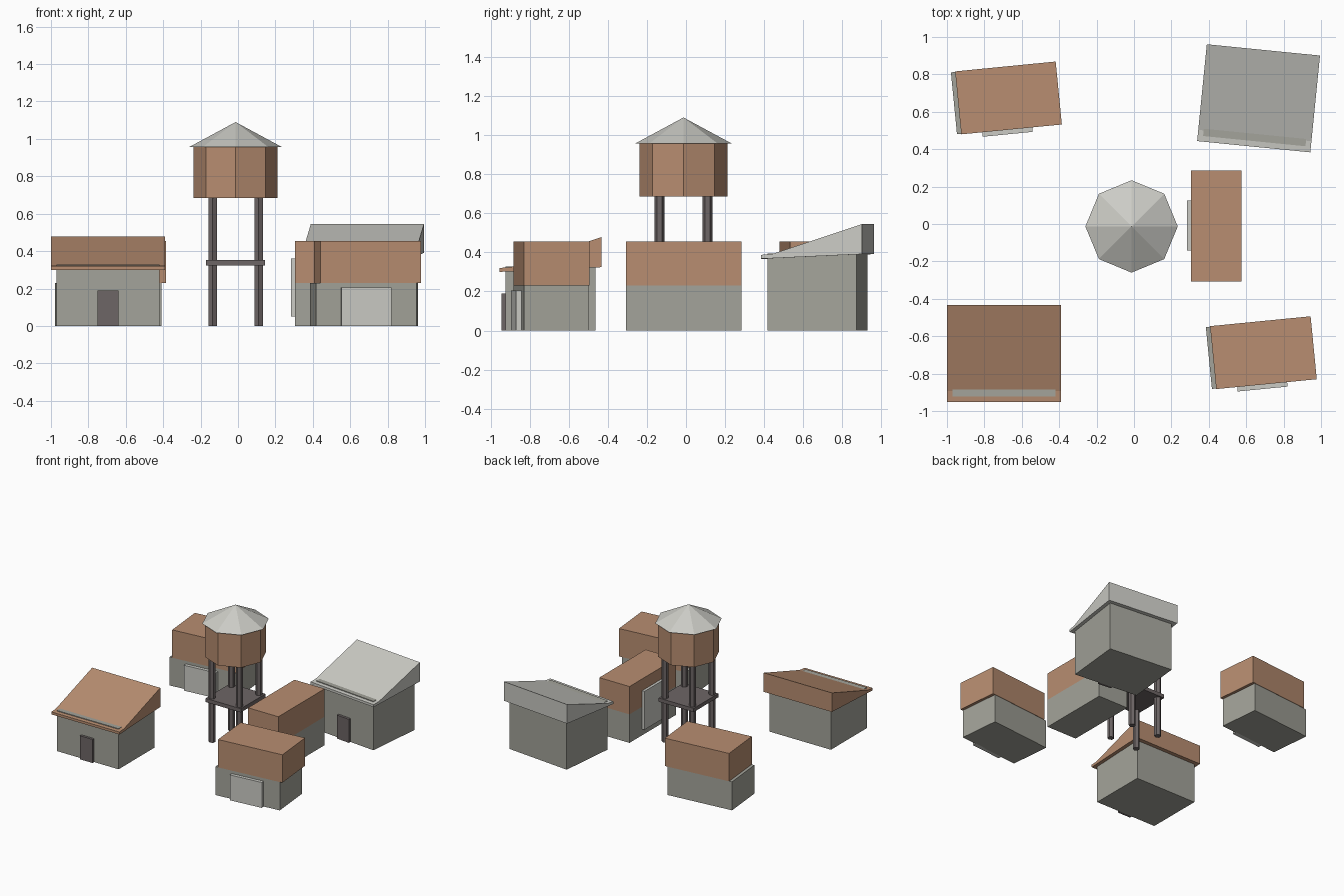
import bpy
import bmesh
import math
from mathutils import Matrix, Vector

if "Cube" in bpy.data.objects:
    bpy.data.objects.remove(bpy.data.objects["Cube"])


def material(name, rgb):
    m = bpy.data.materials.new(name)
    m.use_nodes = True
    m.diffuse_color = (*rgb, 1)
    m.node_tree.nodes["Principled BSDF"].inputs["Base Color"].default_value = (*rgb, 1)
    return m


RUST = material("rust_brown", (0.48, 0.27, 0.165))
WALL = material("wall_grey", (0.37, 0.37, 0.325))
LIGHT = material("light_metal", (0.60, 0.60, 0.56))
DARK = material("dark_timber", (0.155, 0.132, 0.132))


def finish(bm, name, mat, place=Matrix()):
    bmesh.ops.recalc_face_normals(bm, faces=bm.faces)
    me = bpy.data.meshes.new(name)
    bm.to_mesh(me)
    bm.free()
    me.materials.append(mat)
    ob = bpy.data.objects.new(name, me)
    ob.matrix_world = place
    bpy.context.collection.objects.link(ob)
    return ob


def box(name, mat, x, y, z, place=Matrix()):
    """Box from (low, high) ranges along each axis."""
    bm = bmesh.new()
    size = Vector((x[1] - x[0], y[1] - y[0], z[1] - z[0]))
    mid = Vector((sum(x), sum(y), sum(z))) / 2
    bmesh.ops.create_cube(bm, size=1, matrix=Matrix.Translation(mid) @ Matrix.Diagonal(size.to_4d()))
    return finish(bm, name, mat, place)


def cone(name, mat, sides, r1, r2, z0, z1, place):
    bm = bmesh.new()
    bmesh.ops.create_cone(bm, cap_ends=True, segments=sides, radius1=r1, radius2=r2,
                          depth=z1 - z0, matrix=Matrix.Translation((0, 0, (z0 + z1) / 2)))
    return finish(bm, name, mat, place)


def prism(name, mat, profile, half, place):
    """Extrude a (y, z) profile along x."""
    bm = bmesh.new()
    face = bm.faces.new([bm.verts.new((-half, y, z)) for y, z in profile])
    ext = bmesh.ops.extrude_face_region(bm, geom=[face])
    verts = [v for v in ext["geom"] if isinstance(v, bmesh.types.BMVert)]
    bmesh.ops.translate(bm, verts=verts, vec=(2 * half, 0, 0))
    return finish(bm, name, mat, place)


def placed(x, y, degrees=0):
    return Matrix.Translation((x, y, 0)) @ Matrix.Rotation(math.radians(degrees), 4, "Z")


# Houses with a single-pitch roof
def house(label, place, roof_mat, eave):
    box(label + "_walls", WALL, (-0.275, 0.275), (-0.23, 0.23), (0, eave + 0.028), place)
    box(label + "_door", DARK, (-0.057, 0.057), (-0.25, -0.22), (0, 0.19), place)
    profile = [(-0.26, eave), (-0.26, eave + 0.02), (-0.20, eave + 0.025),
               (0.26, eave + 0.178), (0.26, eave + 0.024)]
    prism(label + "_roof", roof_mat, profile, 0.304, place)


house("brown_house", placed(-0.695, -0.693), RUST, 0.30)
house("grey_house", placed(0.666, 0.672, -5.7), LIGHT, 0.367)


# Sheds whose upper storey sits slightly to one side
def shed(label, place):
    box(label + "_base", WALL, (-0.293, 0.247), (-0.166, 0.166), (0, 0.23), place)
    box(label + "_upper", RUST, (-0.27, 0.27), (-0.169, 0.169), (0.23, 0.455), place)
    box(label + "_shutter", LIGHT, (-0.157, 0.111), (-0.193, -0.16), (0, 0.205), place)


shed("back_shed", placed(-0.671, 0.674, 5.6))
shed("front_shed", placed(0.692, -0.688, 5.6))

# Store beside the tower, with its shutter facing the tower
box("store_base", WALL, (0.305, 0.575), (-0.307, 0.285), (0, 0.23))
box("store_upper", RUST, (0.305, 0.575), (-0.307, 0.285), (0.23, 0.455))
box("store_shutter", LIGHT, (0.284, 0.31), (-0.143, 0.125), (0.05, 0.36))

# Water tower
CENTRE = -0.013
tower = placed(CENTRE, CENTRE)
cone("tank", RUST, 8, 0.225, 0.225, 0.685, 0.957, tower)
cone("tank_roof", LIGHT, 8, 0.247, 0, 0.957, 1.09, tower)
box("tower_platform", DARK, (-0.157, 0.157), (-0.157, 0.157), (0.322, 0.352), tower)
for sx in (-1, 1):
    for sy in (-1, 1):
        cone("tower_leg", DARK, 6, 0.026, 0.026, 0, 0.69,
             placed(CENTRE + sx * 0.123, CENTRE + sy * 0.123))
